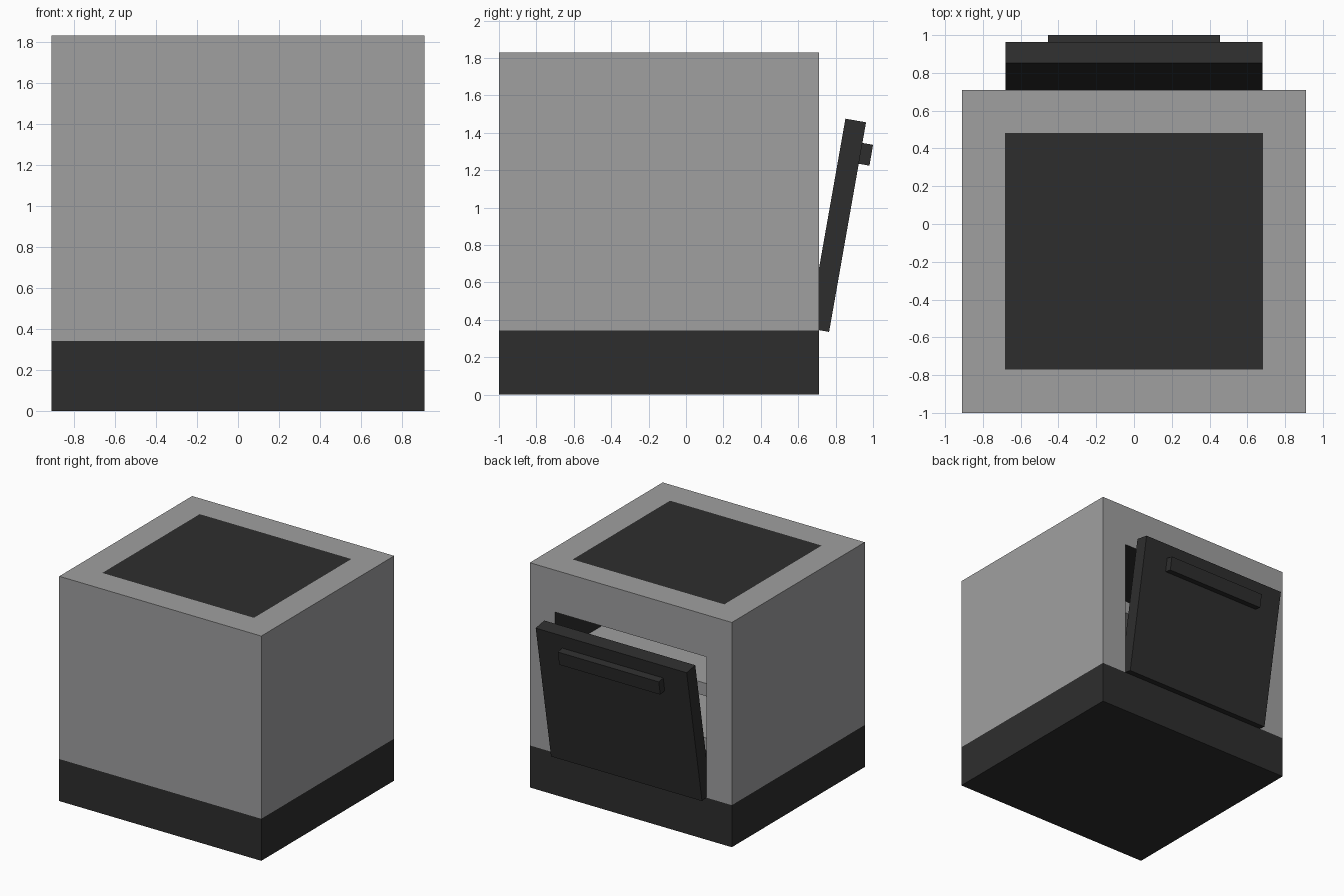
import bpy, bmesh, math
from mathutils import Matrix, Vector

if "Cube" in bpy.data.objects:
    bpy.data.objects.remove(bpy.data.objects["Cube"])


def material(name, rgb):
    m = bpy.data.materials.new(name)
    m.diffuse_color = (*rgb, 1.0)
    m.use_nodes = True
    m.node_tree.nodes["Principled BSDF"].inputs["Base Color"].default_value = m.diffuse_color
    return m


GREY = material("steel_grey", (0.35, 0.35, 0.353))
DARK = material("charcoal", (0.027, 0.027, 0.027))


def finish(name, bm, mats):
    bmesh.ops.recalc_face_normals(bm, faces=bm.faces)
    me = bpy.data.meshes.new(name)
    bm.to_mesh(me)
    bm.free()
    for m in mats:
        me.materials.append(m)
    ob = bpy.data.objects.new(name, me)
    bpy.context.collection.objects.link(ob)
    return ob


def box_mesh(lo, hi):
    bm = bmesh.new()
    bmesh.ops.create_cube(bm, size=1)
    lo, hi = Vector(lo), Vector(hi)
    bmesh.ops.scale(bm, vec=hi - lo, verts=bm.verts)
    bmesh.ops.translate(bm, vec=(lo + hi) / 2, verts=bm.verts)
    return bm


# body: cut into zones for the base, the top panel and the oven opening
HX, Y0, Y1, Z1 = 0.91, -1.0, 0.71, 1.83
OX, PY0, PY1, BASE, OPEN_TOP = 0.683, -0.77, 0.483, 0.342, 1.488
bm = box_mesh((-HX, Y0, 0), (HX, Y1, Z1))
for co, no in [((0, 0, BASE), (0, 0, 1)), ((0, 0, OPEN_TOP), (0, 0, 1)),
               ((-OX, 0, 0), (1, 0, 0)), ((OX, 0, 0), (1, 0, 0)),
               ((0, PY0, 0), (0, 1, 0)), ((0, PY1, 0), (0, 1, 0))]:
    bmesh.ops.bisect_plane(bm, geom=bm.verts[:] + bm.edges[:] + bm.faces[:],
                           plane_co=co, plane_no=no)
for f in bm.faces:
    c = f.calc_center_median()
    panel = c.z > Z1 - 0.001 and abs(c.x) < OX and PY0 < c.y < PY1
    f.material_index = 1 if c.z < BASE or panel else 0

# cavity: push the opening face inwards, lined in charcoal
opening = []
for f in bm.faces:
    c = f.calc_center_median()
    if c.y > Y1 - 0.001 and abs(c.x) < OX and BASE < c.z < OPEN_TOP:
        opening.append(f)
ret = bmesh.ops.extrude_face_region(bm, geom=opening)
bmesh.ops.translate(bm, vec=(0, PY0 - Y1, 0),
                    verts=[g for g in ret["geom"] if isinstance(g, bmesh.types.BMVert)])
left = [f for f in opening if f.is_valid]
if left:
    bmesh.ops.delete(bm, geom=left, context="FACES_ONLY")
for f in bm.faces:
    c = f.calc_center_median()
    if abs(c.x) < OX + 0.001 and PY0 - 0.001 < c.y < Y1 - 0.001 and BASE - 0.001 < c.z < OPEN_TOP + 0.001:
        f.material_index = 1
finish("body", bm, [GREY, DARK])

# shelves inside the cavity
for name, top in (("upper_shelf", 1.146), ("lower_shelf", 0.702)):
    finish(name, box_mesh((-OX, PY0, top - 0.104), (OX, 0.49, top)), [GREY])

# door and handle, modelled upright and tilted about the outer bottom edge
TILT = Matrix.Translation((0, 0.765, 0.335)) @ Matrix.Rotation(-math.radians(10), 4, "X")
for name, lo, hi in (("door", (-0.68, -0.112, 0), (0.68, 0, 1.138)),
                     ("door_handle", (-0.455, 0, 0.913), (0.455, 0.058, 1.026))):
    bm = box_mesh(lo, hi)
    bmesh.ops.transform(bm, matrix=TILT, verts=bm.verts)
    finish(name, bm, [DARK])
